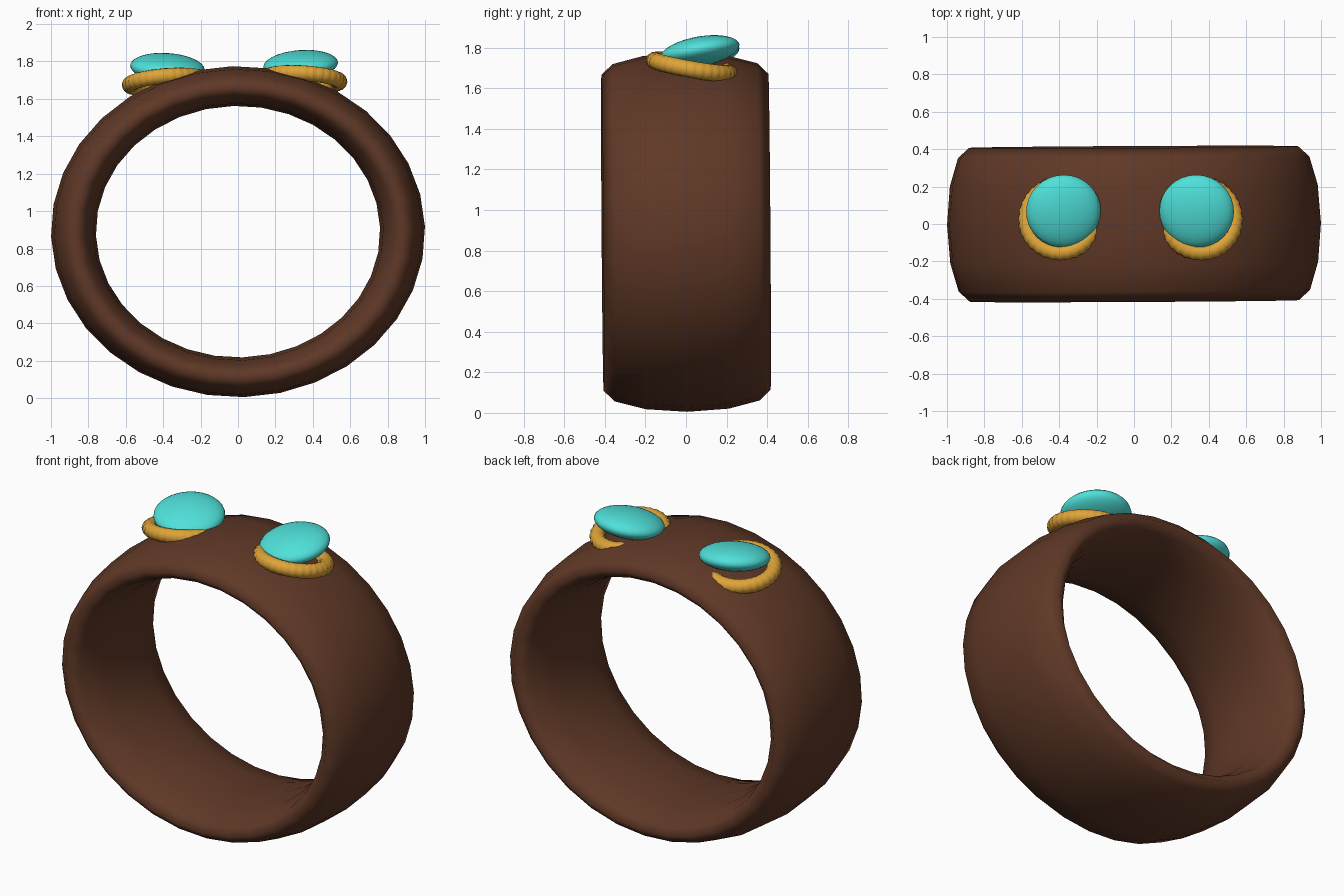
import bpy
from math import radians, cos, atan2
from mathutils import Matrix, Vector

cube = bpy.data.objects.get("Cube")
if cube:
    bpy.data.objects.remove(cube, do_unlink=True)


def material(name, color):
    m = bpy.data.materials.new(name)
    m.use_nodes = True
    m.diffuse_color = (*color, 1)
    m.node_tree.nodes["Principled BSDF"].inputs["Base Color"].default_value = (*color, 1)
    return m


BROWN = material("dark brown", (0.115, 0.04, 0.02))
GOLD = material("gold", (0.73, 0.37, 0.04))
TEAL = material("turquoise", (0.08, 0.75, 0.70))


def rot(degrees, axis):
    return Matrix.Rotation(radians(degrees), 4, axis)


def finish(name, mat, matrix):
    """Bake the shape's transform into its mesh, then name, colour and smooth it."""
    obj = bpy.context.object
    obj.name = obj.data.name = name
    obj.data.transform(matrix)
    obj.data.materials.append(mat)
    bpy.ops.object.shade_smooth()
    return obj


# Wide oval band: a torus stretched along its axis
bpy.ops.mesh.primitive_torus_add(major_segments=32, minor_segments=12,
                                 major_radius=0.88, minor_radius=0.12)
finish("band", BROWN,
       Matrix.Translation((0, 0, 0.89)) @ rot(0.3, 'Z') @ rot(0.4, 'X') @ rot(90, 'X')
       @ Matrix.Diagonal((1, 0.885, 3.43, 1)) @ rot(1.8, 'Z'))


def setting(name, center, tilt):
    """Rippled gold collar, partly sunk into the band."""
    bpy.ops.mesh.primitive_torus_add(major_segments=96, minor_segments=12,
                                     major_radius=0.185, minor_radius=0.042)
    for v in bpy.context.object.data.vertices:
        ripple = 1 + 0.015 * cos(32 * atan2(v.co.y, v.co.x))
        v.co.x *= ripple
        v.co.y *= ripple
    finish(name, GOLD, Matrix.Translation(center) @ rot(tilt, 'Y') @ rot(-10, 'X'))


def stone(name, center, tilt):
    """Flattened round stone, leaning to the front."""
    bpy.ops.mesh.primitive_uv_sphere_add(segments=32, ring_count=16, radius=1)
    finish(name, TEAL, Matrix.Translation(center) @ rot(tilt, 'Y') @ rot(10, 'X')
           @ Matrix.Diagonal((0.2, 0.198, 0.072, 1)))


# Left and right stones with their collars
setting("left_setting", Vector((0.355, 0.03, 1.705)), 4)
setting("right_setting", Vector((-0.392, 0.03, 1.69)), -5)
stone("left_stone", Vector((0.335, 0.068, 1.782)), -4)
stone("right_stone", Vector((-0.377, 0.068, 1.766)), 4)
